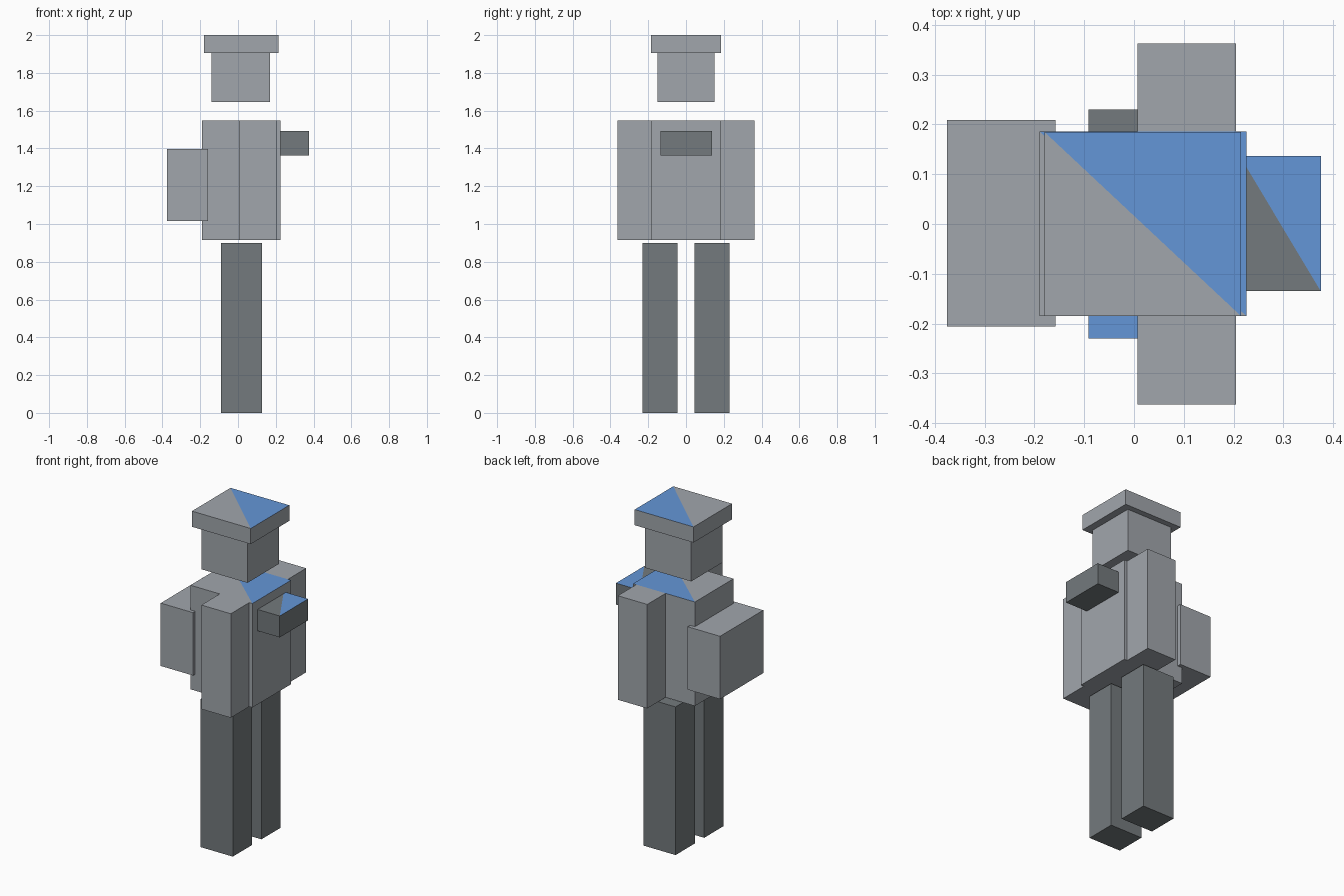
import bpy
import bmesh

old = bpy.data.objects.get("Cube")
if old:
    bpy.data.objects.remove(old, do_unlink=True)


def make_material(name, srgb):
    colour = tuple((c / 255) ** 2.2 for c in srgb) + (1.0,)
    mat = bpy.data.materials.new(name)
    mat.use_nodes = True
    mat.diffuse_color = colour
    node = next(n for n in mat.node_tree.nodes if n.type == 'BSDF_PRINCIPLED')
    node.inputs["Base Color"].default_value = colour
    return mat


light_grey = make_material("light grey", (160, 165, 171))
dark_grey = make_material("dark grey", (115, 121, 124))
blue = make_material("medium blue", (100, 149, 214))


def box(name, xs, ys, zs, mat, blue_corner=None):
    """Box from ranges; blue_corner (x sign, y sign) paints that half of the top."""
    bm = bmesh.new()
    bmesh.ops.create_cube(bm, size=1.0)
    for v in bm.verts:
        v.co = [r[0] if c < 0 else r[1] for c, r in zip(v.co, (xs, ys, zs))]
    if blue_corner:
        sx, sy = blue_corner
        mx, my = sum(xs) / 2, sum(ys) / 2
        # cut the top along the diagonal that misses the blue corner
        top = [v for v in bm.verts if v.co.z == max(w.co.z for w in bm.verts)]
        ends = [v for v in top if (v.co.x - mx) * sx * (v.co.y - my) * sy < 0]
        bmesh.ops.connect_vert_pair(bm, verts=ends)
        bm.normal_update()
        for f in bm.faces:
            c = f.calc_center_median()
            if f.normal.z > 0.9 and (c.x - mx) * sx > 0 and (c.y - my) * sy > 0:
                f.material_index = 1
    mesh = bpy.data.meshes.new(name)
    bm.to_mesh(mesh)
    bm.free()
    mesh.materials.append(mat)
    if blue_corner:
        mesh.materials.append(blue)
    obj = bpy.data.objects.new(name, mesh)
    bpy.context.collection.objects.link(obj)
    return obj


# Head and cap
box("head", (-0.14, 0.17), (-0.152, 0.15), (1.645, 1.905), light_grey)
box("cap", (-0.18, 0.215), (-0.185, 0.185), (1.905, 2.0), light_grey, (1, 1))

# Body, pack and chest block
torso_z = (0.915, 1.547)
box("torso", (-0.19, 0.226), (-0.185, 0.186), torso_z, light_grey, (1, 1))
box("pack", (-0.375, -0.158), (-0.206, 0.209), (1.015, 1.397), light_grey)
box("chest_block", (0.212, 0.375), (-0.135, 0.137), (1.362, 1.492), dark_grey, (1, 1))

# Arms and legs, one pair on each side of the body
for side, s, corner in (("front", -1, (-1, -1)), ("back", 1, (1, -1))):
    arm_y = sorted((s * 0.185, s * 0.362))
    leg_y = sorted((s * 0.045, s * 0.23))
    box(side + "_arm", (0.007, 0.205), arm_y, torso_z, light_grey)
    box(side + "_leg", (-0.091, 0.126), leg_y, (0.0, 0.9), dark_grey, corner)
